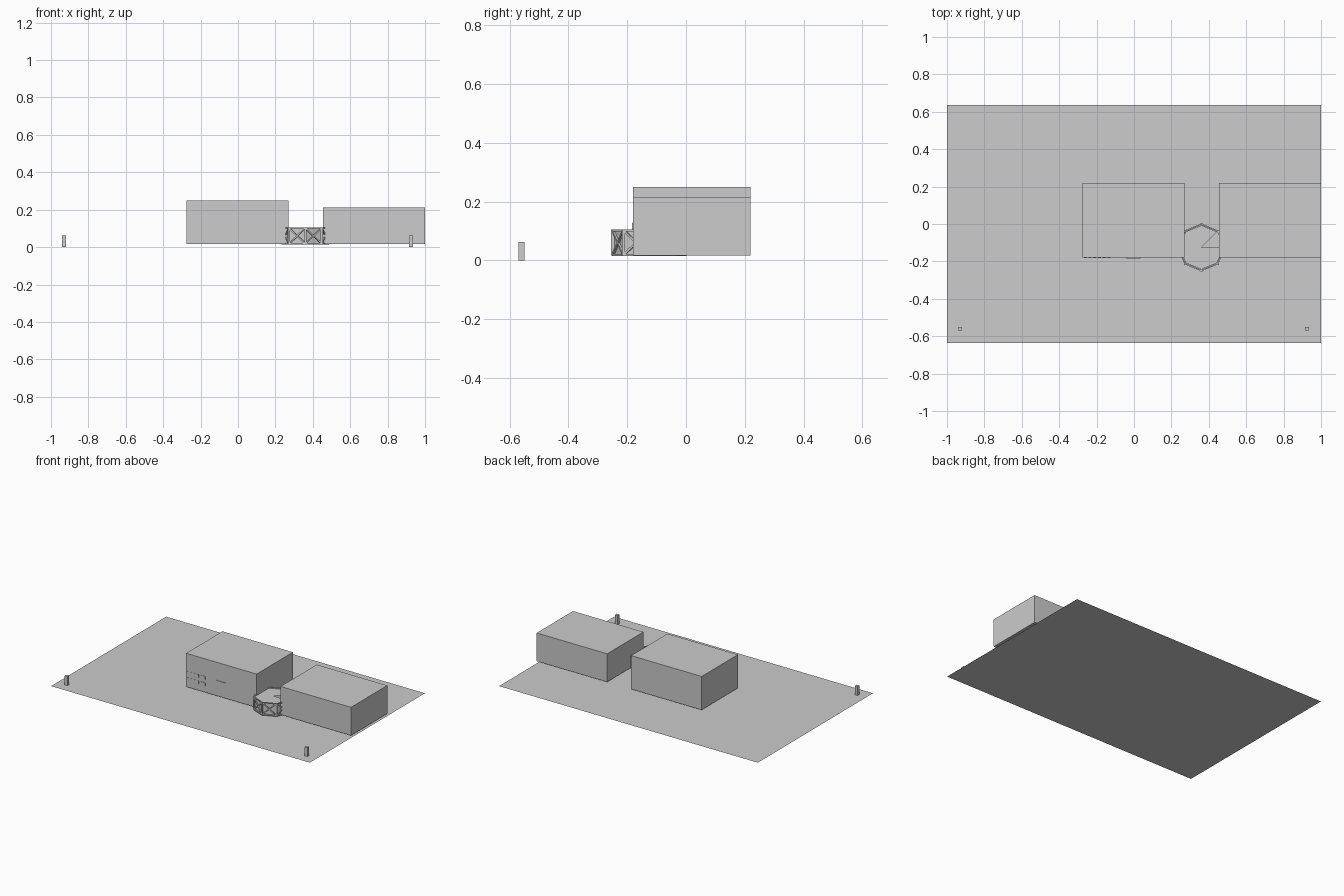
import bpy, bmesh, math
from mathutils import Vector

if "Cube" in bpy.data.objects:
    bpy.data.objects.remove(bpy.data.objects["Cube"])

grey = bpy.data.materials.new("plain grey")
grey.diffuse_color = (0.604, 0.604, 0.604, 1)
grey.use_nodes = True
grey.node_tree.nodes["Principled BSDF"].inputs["Base Color"].default_value = grey.diffuse_color


def finish(bm, name):
    me = bpy.data.meshes.new(name)
    bm.to_mesh(me)
    bm.free()
    me.materials.append(grey)
    ob = bpy.data.objects.new(name, me)
    bpy.context.collection.objects.link(ob)
    return ob


def add_box(bm, x0, x1, y0, y1, z0, z1):
    vs = bmesh.ops.create_cube(bm, size=1)["verts"]
    for v in vs:
        v.co = ((x0 + x1) / 2 + v.co.x * (x1 - x0),
                (y0 + y1) / 2 + v.co.y * (y1 - y0),
                (z0 + z1) / 2 + v.co.z * (z1 - z0))


def box(name, *dims):
    bm = bmesh.new()
    add_box(bm, *dims)
    return finish(bm, name)


def add_beam(bm, a, b, w):
    # square bar between two points
    a, b = Vector(a), Vector(b)
    d = b - a
    rot = d.to_track_quat('Z', 'Y')
    for v in bmesh.ops.create_cube(bm, size=1)["verts"]:
        p = Vector((v.co.x * w, v.co.y * w, v.co.z * d.length))
        v.co = (a + b) / 2 + rot @ p


# ground sheet
bm = bmesh.new()
bm.faces.new([bm.verts.new((x, y, 0)) for x, y in
              ((-1, -.635), (1, -.635), (1, .635), (-1, .635))])
finish(bm, "ground_sheet")

# the two halls
box("tall_hall", -0.275, 0.27, -0.18, 0.22, 0.016, 0.25)
box("low_hall", 0.455, 1.0, -0.18, 0.22, 0.016, 0.213)

# windows and sign plate on the tall hall's front
bm = bmesh.new()
for row in (0.061, 0.106):
    for i in range(6):
        x = -0.268 + i * 0.025
        add_box(bm, x, x + 0.017, -0.182, -0.179, row, row + 0.022)
finish(bm, "windows")
box("front_plate", -0.04, 0.035, -0.184, -0.179, 0.102, 0.125)

# gate posts at the front corners
for side, x in (("left", -0.93), ("right", 0.925)):
    box("gate_post_" + side, x - .01, x + .01, -0.57, -0.55, 0, 0.063)

# octagonal entrance pavilion
CX, CY, R, Z0, Z1 = 0.36, -0.125, 0.124, 0.018, 0.102


def corner(i, r, z):
    a = i * math.pi / 4
    return (CX + r * math.cos(a), CY + r * math.sin(a), z)


bm = bmesh.new()
centre = bm.verts.new((CX, CY, Z1 - 0.002))
low = [bm.verts.new(corner(i, R - .006, Z0)) for i in range(8)]
top = [bm.verts.new(corner(i, R - .006, Z1 - 0.002)) for i in range(8)]
for i in range(8):
    j = (i + 1) % 8
    bm.faces.new((low[i], low[j], top[j], top[i]))
    if i != 0:                       # one roof wedge is open
        bm.faces.new((centre, top[i], top[j]))
finish(bm, "pavilion_body")

# frame with posts, rails and crossed braces
bm = bmesh.new()
for i in range(8):
    add_beam(bm, corner(i, R, Z0 - .002), corner(i, R, Z1 + .002), 0.011)
    add_beam(bm, corner(i, R, Z1), corner(i + 1, R, Z1), 0.007)
    add_beam(bm, corner(i, R, Z0), corner(i + 1, R, Z0), 0.007)
    add_beam(bm, corner(i, R, Z0), corner(i + 1, R, Z1), 0.007)
    add_beam(bm, corner(i + 1, R, Z0), corner(i, R, Z1), 0.007)
finish(bm, "pavilion_frame")
